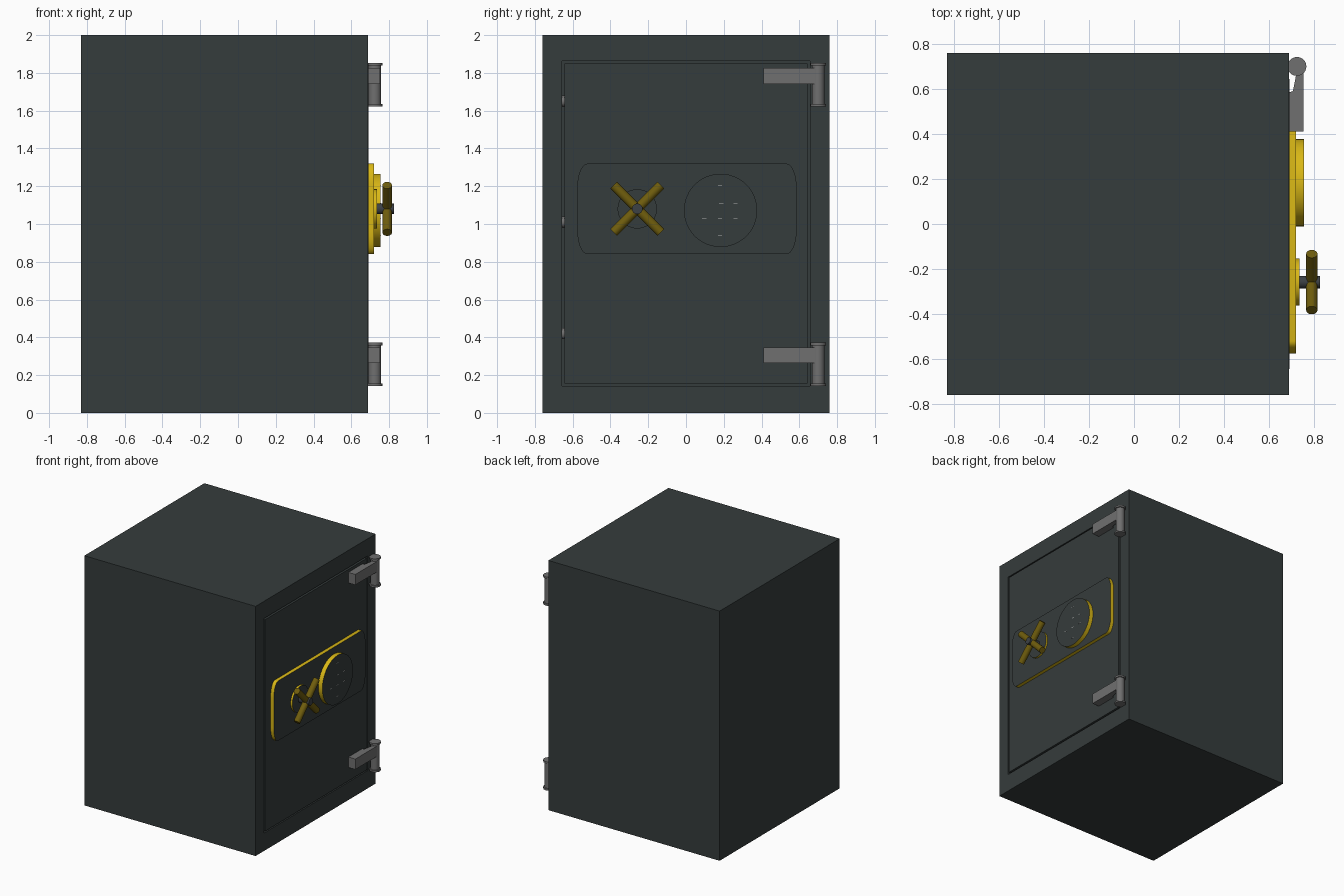
import bpy, bmesh, math
from mathutils import Vector, Matrix

if "Cube" in bpy.data.objects:
    bpy.data.objects.remove(bpy.data.objects["Cube"])


def material(name, rgb):
    m = bpy.data.materials.new(name)
    m.diffuse_color = (*rgb, 1)
    m.use_nodes = True
    m.node_tree.nodes["Principled BSDF"].inputs["Base Color"].default_value = m.diffuse_color
    return m


DARK = material("dark_green_grey", (0.036, 0.045, 0.045))
GOLD = material("bright_gold", (0.70, 0.48, 0.008))
OLD_GOLD = material("dark_gold", (0.16, 0.11, 0.004))
STEEL = material("steel_grey", (0.16, 0.16, 0.16))
SPINDLE = material("spindle_grey", (0.045, 0.052, 0.06))
PALE = material("pale_grey", (0.5, 0.5, 0.5))


def finish(name, bm, mats, smooth=False):
    bmesh.ops.recalc_face_normals(bm, faces=bm.faces)
    me = bpy.data.meshes.new(name)
    bm.to_mesh(me)
    bm.free()
    ob = bpy.data.objects.new(name, me)
    bpy.context.collection.objects.link(ob)
    for m in mats:
        me.materials.append(m)
    if smooth:
        bpy.ops.object.select_all(action='DESELECT')
        ob.select_set(True)
        bpy.context.view_layer.objects.active = ob
        bpy.ops.object.shade_smooth_by_angle(angle=math.radians(35))
    return ob


def box(name, lo, hi, mat):
    bm = bmesh.new()
    lo, hi = Vector(lo), Vector(hi)
    bmesh.ops.create_cube(bm, size=1, matrix=Matrix.Translation((lo + hi) / 2)
                          @ Matrix.Diagonal((*(hi - lo), 1)))
    return finish(name, bm, [mat])


def rod(name, a, b, r, mat, sides=24):
    a, b = Vector(a), Vector(b)
    bm = bmesh.new()
    rot = (b - a).to_track_quat('Z', 'Y').to_matrix().to_4x4()
    bmesh.ops.create_cone(bm, cap_ends=True, segments=sides, radius1=r, radius2=r,
                          depth=(b - a).length,
                          matrix=Matrix.Translation((a + b) / 2) @ rot)
    return finish(name, bm, [mat], True)


def prism(name, pts, vec, mats, smooth=False):
    bm = bmesh.new()
    f = bm.faces.new([bm.verts.new(p) for p in pts])
    new = bmesh.ops.extrude_face_region(bm, geom=[f])["geom"]
    bmesh.ops.translate(bm, vec=vec, verts=[v for v in new if isinstance(v, bmesh.types.BMVert)])
    ob = finish(name, bm, mats, smooth)
    if len(mats) > 1:                       # flat fronts dark, rims gold
        for p in ob.data.polygons:
            p.material_index = 1 if abs(p.normal.x) > 0.9 else 0
    return ob


# cabinet with a doorway recess in its +x face
bm = bmesh.new()
bmesh.ops.create_cube(bm, size=1, matrix=Matrix.Translation((-0.071, 0, 1))
                      @ Matrix.Diagonal((1.518, 1.52, 2, 1)))
front = max(bm.faces, key=lambda f: f.calc_center_median().x)
bmesh.ops.inset_individual(bm, faces=[front], thickness=0.1)
for v in front.verts:
    v.co.y = math.copysign(0.656, v.co.y)
    v.co.z = 1.862 if v.co.z > 1 else 0.143
inner = bmesh.ops.extrude_discrete_faces(bm, faces=[front])["faces"][0]
bmesh.ops.translate(bm, vec=(-0.15, 0, 0), verts=inner.verts)
finish("cabinet", bm, [DARK])

# door and locking bolts across the gap
box("door", (0.56, -0.644, 0.155), (0.691, 0.644, 1.85), DARK)
for i, z in enumerate((0.42, 1.01, 1.65)):
    rod(f"bolt_{i}", (0.64, -0.70, z), (0.64, -0.6, z), 0.03, STEEL)

# lock plate with elliptical corners
pts = []
for k, (cy, cz) in enumerate(((0.53, 1.20), (-0.52, 1.20), (-0.52, 0.96), (0.53, 0.96))):
    for i in range(9):
        a = math.pi / 2 * (k + i / 8)
        pts.append((0.69, cy + 0.055 * math.cos(a), cz + 0.12 * math.sin(a)))
prism("lock_plate", pts, (0.03, 0, 0), [GOLD, DARK], True)


# round keypad base and handle rose
def disc(name, y, z, r, x0, x1):
    ring = [(x0, y + r * math.cos(math.tau * i / 48), z + r * math.sin(math.tau * i / 48))
            for i in range(48)]
    prism(name, ring, (x1 - x0, 0, 0), [GOLD, DARK], True)


disc("keypad_base", 0.183, 1.072, 0.194, 0.715, 0.755)
disc("handle_rose", -0.258, 1.08, 0.104, 0.715, 0.735)

# tiny keypad marks
marks = ((0.18, 1.205), (0.187, 1.11), (0.262, 1.11), (0.097, 1.03),
         (0.18, 1.03), (0.262, 1.03), (0.18, 0.94))
for i, (y, z) in enumerate(marks):
    box(f"key_mark_{i}", (0.754, y - 0.011, z - 0.002), (0.756, y + 0.011, z + 0.002), PALE)

# cross handle
c = Vector((0.79, -0.258, 1.08))
for i, s in enumerate((1, -1)):
    d = Vector((0, 0.707, 0.707 * s)) * 0.177
    rod(f"handle_bar_{i}", c - d, c + d, 0.025, OLD_GOLD)
rod("handle_spindle", (0.715, c.y, c.z), (0.827, c.y, c.z), 0.028, SPINDLE)

# hinges: barrel, caps and tapered strap
for n, z0, s0, s1 in (("lower", 0.142, 0.264, 0.347), ("upper", 1.622, 1.742, 1.826)):
    z1 = z0 + 0.23
    x, y = 0.724, 0.70
    rod(n + "_hinge_barrel", (x, y, z0), (x, y, z1), 0.033, STEEL)
    rod(n + "_hinge_cap_bottom", (x, y, z0), (x, y, z0 + 0.014), 0.042, STEEL)
    rod(n + "_hinge_cap_top", (x, y, z1 - 0.014), (x, y, z1), 0.042, STEEL)
    strap = [(0.688, 0.41), (0.753, 0.41), (0.753, 0.70), (0.725, 0.70),
             (0.718, 0.65), (0.706, 0.59), (0.688, 0.585)]
    prism(n + "_hinge_strap", [(a, b, s0) for a, b in strap], (0, 0, s1 - s0), [STEEL])
